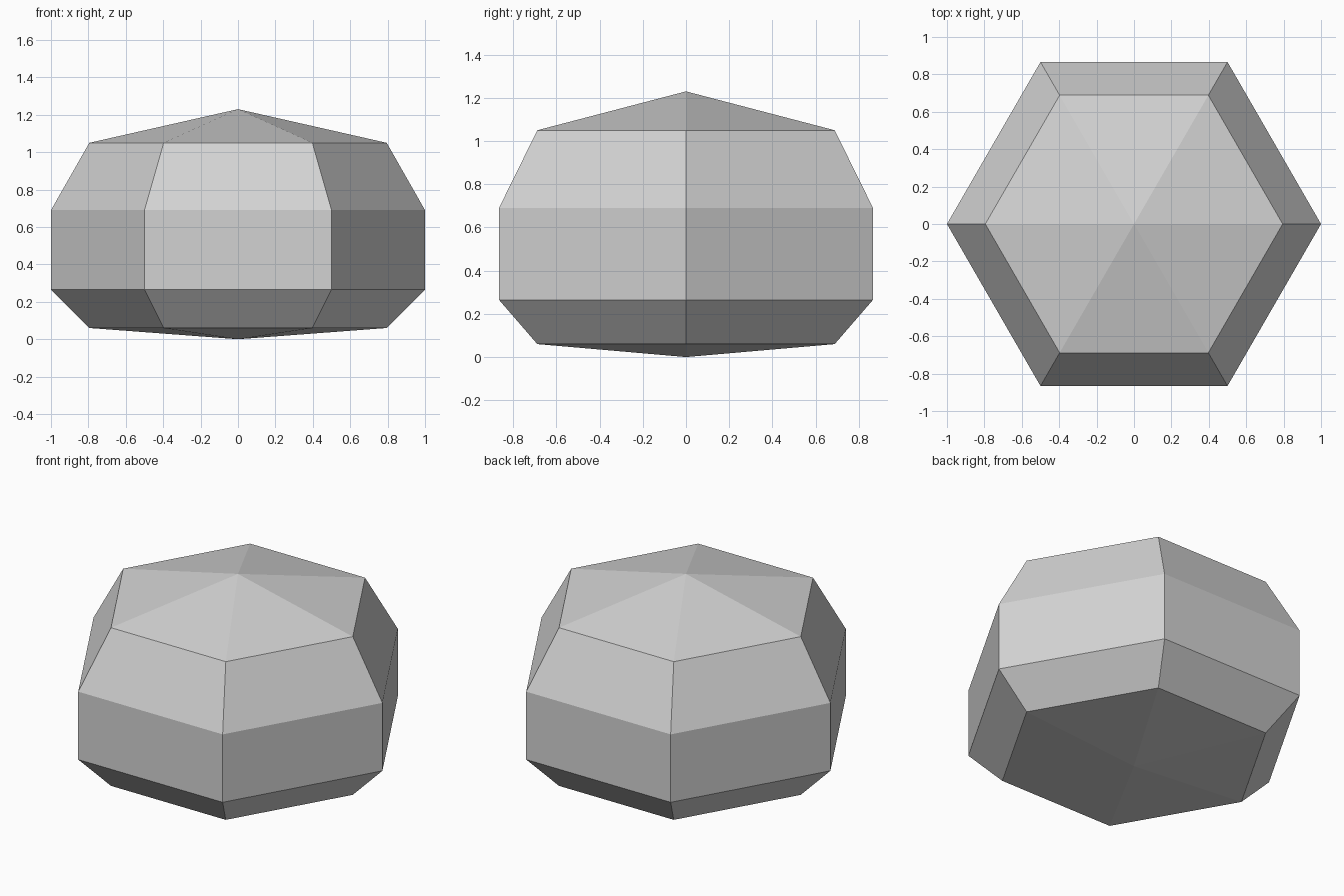
import bpy
import bmesh
from math import cos, sin, tau

cube = bpy.data.objects.get("Cube")
if cube:
    bpy.data.objects.remove(cube, do_unlink=True)

SIDES = 6
BOTTOM_TIP, TOP_TIP = 0.0, 1.23
# (radius, height) of each ring, bottom to top
PROFILE = [(0.795, 0.06), (1.0, 0.265), (1.0, 0.69), (0.795, 1.05)]

# Plain grey surface
grey = bpy.data.materials.new("light grey")
grey.use_nodes = True
colour = (0.65, 0.65, 0.65, 1.0)
grey.diffuse_color = colour
grey.node_tree.nodes["Principled BSDF"].inputs["Base Color"].default_value = colour

# Six-sided boulder body: stacked rings closed by a shallow tip at each end
bm = bmesh.new()
rings = [[bm.verts.new((r * cos(tau * i / SIDES), r * sin(tau * i / SIDES), z))
          for i in range(SIDES)] for r, z in PROFILE]
bottom = bm.verts.new((0, 0, BOTTOM_TIP))
top = bm.verts.new((0, 0, TOP_TIP))

for i in range(SIDES):
    j = (i + 1) % SIDES
    for low, high in zip(rings, rings[1:]):
        bm.faces.new((low[i], low[j], high[j], high[i]))
    bm.faces.new((rings[-1][i], rings[-1][j], top))
    bm.faces.new((rings[0][j], rings[0][i], bottom))

bmesh.ops.recalc_face_normals(bm, faces=bm.faces)
mesh = bpy.data.meshes.new("faceted_body")
bm.to_mesh(mesh)
bm.free()
mesh.materials.append(grey)
body = bpy.data.objects.new("faceted_body", mesh)
bpy.context.collection.objects.link(body)
